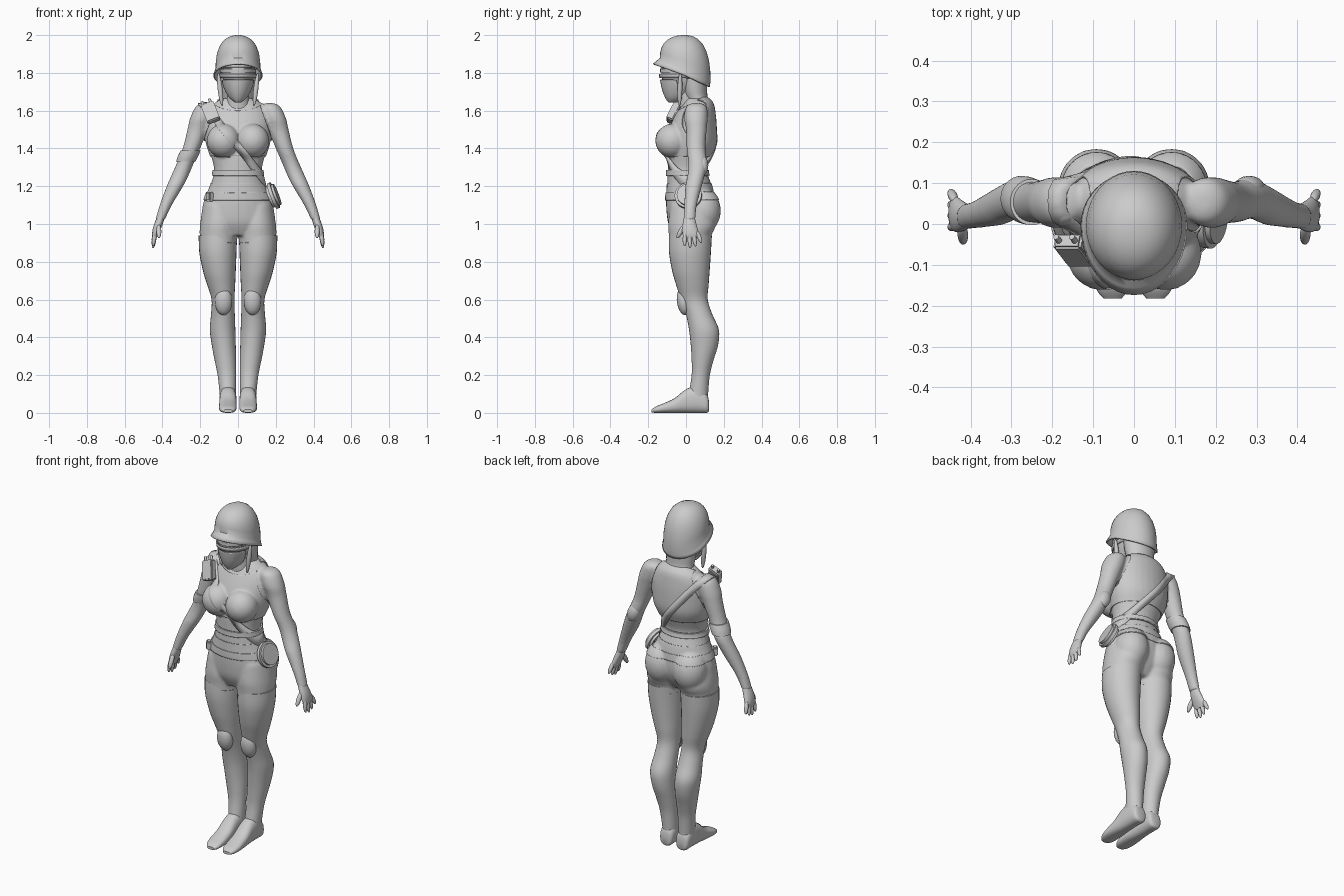
import bpy, bmesh, math
from mathutils import Vector, Matrix
from mathutils.bvhtree import BVHTree

if "Cube" in bpy.data.objects:
    bpy.data.objects.remove(bpy.data.objects["Cube"])

def make(name, bm, smooth=True):
    bmesh.ops.recalc_face_normals(bm, faces=bm.faces)
    me = bpy.data.meshes.new(name)
    bm.to_mesh(me)
    bm.free()
    ob = bpy.data.objects.new(name, me)
    bpy.context.collection.objects.link(ob)
    if smooth:
        bpy.context.view_layer.objects.active = ob
        bpy.ops.object.select_all(action='DESELECT')
        ob.select_set(True)
        bpy.ops.object.shade_smooth_by_angle(angle=math.radians(45))
    return ob

def spline(rows, steps=4):
    out = []
    for i in range(len(rows) - 1):
        a, b, c, d = (rows[max(0, min(len(rows) - 1, i + k))] for k in (-1, 0, 1, 2))
        for s in range(steps):
            t = s / steps
            out.append([q + .5 * t * (r - p + t * (2*p - 5*q + 4*r - e + t * (3*(q - r) + e - p)))
                        for p, q, r, e in zip(a, b, c, d)])
    return out + [list(rows[-1])]

def loft(bm, rows, axis='z', power=1.0, side=1, n=28):
    """Skin elliptical rings given as (height, u0, u1, v0, v1) extents."""
    rings = []
    for h, u0, u1, v0, v1 in spline(rows):
        ring = []
        for k in range(n):
            a = 2 * math.pi * k / n
            c, s = math.cos(a), math.sin(a)
            u = (u0 + u1) / 2 + (u1 - u0) / 2 * math.copysign(abs(c) ** power, c)
            v = (v0 + v1) / 2 + (v1 - v0) / 2 * math.copysign(abs(s) ** power, s)
            ring.append(bm.verts.new((u * side, v, h) if axis == 'z' else (u * side, h, v)))
        rings.append(ring)
    for r, q in zip(rings, rings[1:]):
        for k in range(n):
            bm.faces.new((r[k], r[(k + 1) % n], q[(k + 1) % n], q[k]))
    bm.faces.new(rings[0])
    bm.faces.new(rings[-1])

def ball(bm, loc, radii, rot=Matrix()):
    m = Matrix.Translation(loc) @ rot @ Matrix.Diagonal((*radii, 1))
    bmesh.ops.create_uvsphere(bm, u_segments=20, v_segments=14, radius=1, matrix=m)

def finger(bm, a, b, r):
    a, b = Vector(a), Vector(b)
    ball(bm, (a + b) / 2, (r, r, (b - a).length / 2), (b - a).to_track_quat('Z', 'Y').to_matrix().to_4x4())

def solid(name, *rows, **kw):
    bm = bmesh.new()
    loft(bm, rows, **kw)
    return make(name, bm)

def shell(name, source, planes, offset):
    """Clothing: a plane-trimmed copy of a surface pushed outwards."""
    bm = bmesh.new()
    bm.from_mesh(source.data)
    for co, no in planes:
        bmesh.ops.bisect_plane(bm, geom=bm.verts[:] + bm.edges[:] + bm.faces[:],
                               plane_co=co, plane_no=no, clear_outer=True)
    bm.normal_update()
    for v, n in [(v, v.normal.copy()) for v in bm.verts]:
        v.co += n * offset
    ob = make(name, bm)
    mod = ob.modifiers.new('thickness', 'SOLIDIFY')
    mod.thickness, mod.offset = offset, -1
    return ob

def band(name, source, z0, z1, offset, xmax=.215):
    return shell(name, source, [((0, 0, z0), (0, 0, -1)), ((0, 0, z1), (0, 0, 1)),
                                ((xmax, 0, 0), (1, 0, 0)), ((-xmax, 0, 0), (-1, 0, 0))], offset)

# Body: torso, chest, seat, thighs and arms fused into one smooth skin
bm = bmesh.new()
loft(bm, [(h, -x, x, y0, y1) for h, x, y0, y1 in (
    (1.67, .07, .0, .11), (1.64, .125, -.015, .14), (1.58, .165, -.05, .152), (1.5, .172, -.085, .158),
    (1.42, .163, -.092, .156), (1.35, .14, -.097, .13), (1.28, .127, -.097, .112), (1.2, .148, -.1, .138),
    (1.13, .176, -.103, .15), (1.06, .19, -.1, .15), (1.0, .188, -.09, .13), (.94, .12, -.06, .09))])
for s in (1, -1):
    ball(bm, (s * .077, -.072, 1.44), (.083, .085, .085))
    ball(bm, (s * .092, .088, 1.07), (.092, .094, .115))
    loft(bm, [(1.1, .02, .18, -.08, .13), (1.0, .005, .198, -.092, .155), (.94, .006, .2, -.088, .132),
              (.87, .01, .198, -.085, .125)], side=s)
    loft(bm, [(1.64, .15, .19, .03, .08), (1.62, .12, .225, 0, .11), (1.56, .13, .254, -.01, .115),
              (1.5, .158, .268, 0, .11), (1.4, .2, .293, .003, .103), (1.32, .235, .325, .012, .112),
              (1.26, .26, .352, .008, .1), (1.2, .29, .378, -.004, .084), (1.1, .35, .415, -.01, .058),
              (1.02, .388, .438, -.014, .05)], side=s)
body = make('body', bm)
mod = body.modifiers.new('fuse', 'REMESH')
mod.mode, mod.voxel_size = 'VOXEL', .008
mod = body.modifiers.new('relax', 'SMOOTH')
mod.factor, mod.iterations = .5, 8
dg = bpy.context.evaluated_depsgraph_get()
fused = bpy.data.meshes.new_from_object(body.evaluated_get(dg))
body.modifiers.clear()
body.data = fused
body.data.polygons.foreach_set('use_smooth', [True] * len(fused.polygons))

for s, side in ((1, 'left'), (-1, 'right')):
    # Hand
    bm = bmesh.new()
    loft(bm, [(1.05, .388, .422, -.008, .044), (1.02, .392, .436, -.014, .05), (.98, .406, .45, -.02, .06),
              (.945, .422, .455, -.018, .068), (.925, .432, .452, -.005, .055)], side=s)
    for y, tip, z in ((.056, .082, .9), (.037, .051, .88), (.017, .022, .872), (-.004, -.008, .882)):
        finger(bm, (s * .438, y, .965), (s * .45, tip, z), .0115)
    finger(bm, (s * .42, -.005, 1.0), (s * .418, -.048, .925), .013)
    make(side + '_hand', bm)
    # Stocking leg and foot
    solid(side + '_stocking', (.938, .005, .208, -.09, .137), (.85, .008, .205, -.09, .132),
          (.75, .012, .185, -.073, .125), (.68, .015, .164, -.053, .12), (.6, .019, .14, -.028, .115),
          (.52, .017, .143, .0, .14), (.44, .014, .149, .016, .174), (.36, .012, .139, .025, .17),
          (.28, .01, .124, .03, .146), (.2, .01, .108, .03, .126), (.1, .01, .097, .015, .117),
          (.03, .014, .092, .01, .112), side=s)
    solid(side + '_foot', (.122, .03, .075, .01, .06), (.11, .013, .092, 0, .1), (.06, .009, .097, 0, .14),
          (.0, .008, .098, 0, .125), (-.06, .007, .1, 0, .078), (-.12, .008, .1, 0, .05),
          (-.16, .014, .092, 0, .034), (-.182, .03, .075, .002, .018), axis='y', power=.8, side=s)
    # Knee pad
    bm = bmesh.new()
    ball(bm, (s * .077, -.012, .59), (.046, .036, .073), Matrix.Rotation(.14, 4, 'X'))
    make(side + '_knee_pad', bm)
    # Hanging chin strap
    bm = bmesh.new()
    finger(bm, (s * .105, -.03, 1.8), (s * .084, -.035, 1.625), .013)
    make(side + '_chin_strap', bm)

# Armband and elbow pad
solid('armband', (1.39, .198, .303, -.003, .11), (1.36, .21, .318, .0, .116),
      (1.332, .224, .327, .006, .118), side=-1)
bm = bmesh.new()
ball(bm, (.282, .088, 1.31), (.036, .03, .055), Matrix.Rotation(-.35, 4, 'Y'))
make('elbow_pad', bm)

# Clothing cut from the body surface
shell('crop_top', body, [((0, 0, 1.36), (0, 0, -1)), ((0, .02, 1.63), (0, -.55, 1)),
                         ((.165, 0, 1.48), (1, 0, .35)), ((-.165, 0, 1.48), (-1, 0, .35))], .006)
band('rib_band', body, 1.255, 1.285, .009)
band('shorts', body, .9, 1.215, .003)
band('belt', body, 1.125, 1.165, .008)

# Diagonal strap wrapped around the torso
tree = BVHTree.FromPolygons([v.co for v in body.data.vertices], [p.vertices for p in body.data.polygons])
mid, down, across = Vector((0, .03, 1.41)), Vector((-.17, 0, .21)).normalized(), Vector((.21, 0, .17)).normalized()
bm = bmesh.new()
edges, N = [], 72
for w in (-.02, .02):
    rays = [down * math.cos(2*math.pi*k/N) + Vector((0, math.sin(2*math.pi*k/N), 0)) for k in range(N)]
    dist = [tree.ray_cast(mid + across * w, r)[3] or .15 for r in rays]
    for _ in range(2):
        dist = [max(dist[k], (dist[k - 1] + dist[k] + dist[(k + 1) % N]) / 3) for k in range(N)]
    edges.append([bm.verts.new(mid + across * w + r * (d + .009)) for r, d in zip(rays, dist)])
for k in range(N):
    j = (k + 1) % N
    bm.faces.new((edges[0][k], edges[0][j], edges[1][j], edges[1][k]))
make('shoulder_strap', bm).modifiers.new('thickness', 'SOLIDIFY').thickness = .008

# Strap radio with two stub aerials
pose = Matrix.Translation((-.145, -.065, 1.59)) @ Matrix.Rotation(-.38, 4, 'Y') @ Matrix.Rotation(-.45, 4, 'X')
bm = bmesh.new()
bmesh.ops.create_cube(bm, size=1, matrix=pose @ Matrix.Diagonal((.072, .04, .11, 1)))
bmesh.ops.bevel(bm, geom=bm.edges[:], offset=.006, segments=2, affect='EDGES')
for x in (-.022, .02):
    bmesh.ops.create_cone(bm, cap_ends=True, segments=12, radius1=.008, radius2=.007, depth=.03,
                          matrix=pose @ Matrix.Translation((x, 0, .062)))
make('radio', bm)

# Round canteen and small belt pouch
bm = bmesh.new()
tilt = Vector((.92, -.12, .36)).to_track_quat('Z', 'Y').to_matrix().to_4x4()
bmesh.ops.create_cone(bm, cap_ends=True, segments=36, radius1=.072, radius2=.072, depth=.044,
                      matrix=Matrix.Translation((.188, .012, 1.15)) @ tilt)
bmesh.ops.bevel(bm, geom=[e for e in bm.edges if any(len(f.verts) > 4 for f in e.link_faces)],
                offset=.013, segments=4, affect='EDGES')
make('canteen', bm)
bm = bmesh.new()
bmesh.ops.create_cube(bm, size=1, matrix=Matrix.Translation((-.15, -.058, 1.145)) @ Matrix.Rotation(-.9, 4, 'Z')
                      @ Matrix.Diagonal((.04, .03, .05, 1)))
bmesh.ops.bevel(bm, geom=bm.edges[:], offset=.006, segments=2, affect='EDGES')
make('belt_pouch', bm)

# Neck, neck cloth and head
solid('neck', (1.58, -.08, .08, -.03, .11), (1.65, -.06, .06, -.035, .09), (1.78, -.055, .055, -.04, .09))
solid('neck_cloth', (1.635, -.085, .085, .02, .13), (1.67, -.082, .082, -.005, .115),
      (1.72, -.088, .088, -.02, .112), (1.8, -.095, .095, -.03, .115))
head = solid('head', (1.655, -.012, .012, -.088, -.05), (1.675, -.036, .036, -.1, .0),
             (1.71, -.058, .058, -.114, .05), (1.76, -.078, .078, -.125, .09), (1.82, -.09, .09, -.13, .11),
             (1.9, -.09, .09, -.115, .11), (1.96, -.05, .05, -.06, .07))

# Face mask and goggle bands
shell('face_mask', head, [((0, 0, 1.765), (0, 0, 1)), ((0, -.03, 1.7), (0, 1, .3))], .006)
for i, z in enumerate((1.775, 1.802, 1.828)):
    band(f'goggle_band_{i + 1}', head, z, z + .02, .007)

# Helmet with a rim that rises toward the visor
bm = bmesh.new()
rows, n = [], 40
for t in [.04, .15, .27, .4, .53, .66, .78, .88, .94, 1.0]:
    ring = []
    for k in range(n):
        a = 2 * math.pi * k / n
        c, s = math.cos(a), math.sin(a)
        rim = 1.787 - .062 * s
        q = min(t, .88) / .88 * math.pi / 2
        r = math.sin(q) ** .85
        flare = max(0, t - .88) / .12
        z = rim + .03 + (1.97 - rim) * math.cos(q) ** .8 - .03 * flare
        x = c * (.119 * r + .012 * flare)
        y = -.004 + s * (.134 * r + flare * (.036 if s < 0 else -.004))
        ring.append(bm.verts.new((x, y, z)))
    rows.append(ring)
for p, q in zip(rows, rows[1:]):
    for k in range(n):
        bm.faces.new((p[k], p[(k + 1) % n], q[(k + 1) % n], q[k]))
bm.faces.new(rows[0])
mod = make('helmet', bm).modifiers.new('thickness', 'SOLIDIFY')
mod.thickness, mod.offset = .008, -1
